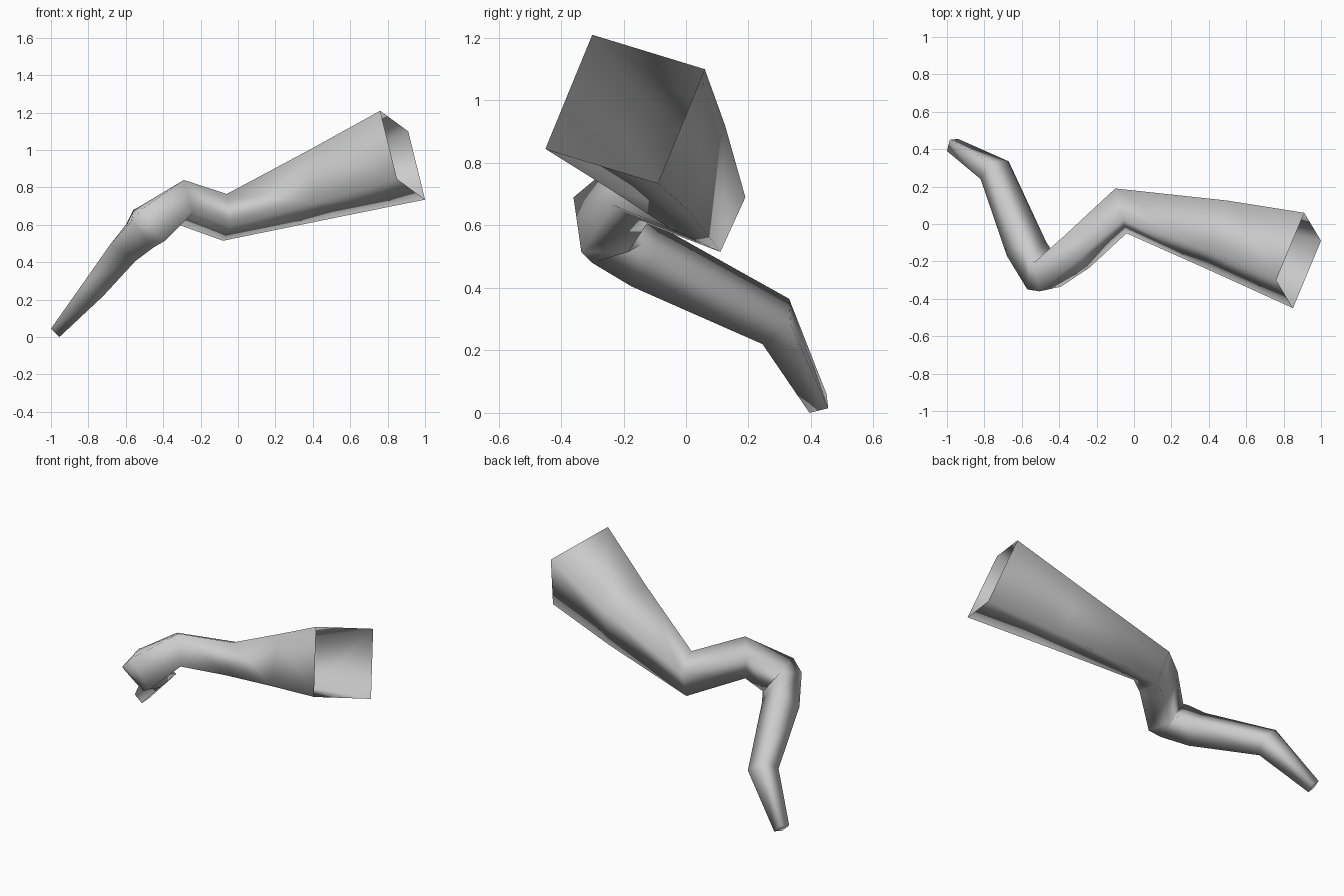
import bpy
import bmesh
from mathutils import Vector

default_cube = bpy.data.objects.get("Cube")
if default_cube:
    bpy.data.objects.remove(default_cube, do_unlink=True)


def make_material(name, colour):
    material = bpy.data.materials.new(name)
    material.use_nodes = True
    material.diffuse_color = colour
    for node in material.node_tree.nodes:
        if node.type == "BSDF_PRINCIPLED":
            node.inputs["Base Color"].default_value = colour
    return material


def four_sided_section(top, back, front):
    """Complete a four-sided cross-section from three of its corners."""
    top, back, front = Vector(top), Vector(back), Vector(front)
    bottom = back + front - top
    return [top, back, bottom, front]


def loft(name, sections, material):
    """Skin the sections into a tube, open at the start and closed at the end."""
    bm = bmesh.new()
    rings = [[bm.verts.new(corner) for corner in section] for section in sections]
    for ring, following in zip(rings, rings[1:]):
        count = len(ring)
        for i in range(count):
            j = (i + 1) % count
            bm.faces.new((ring[i], ring[j], following[j], following[i]))
    bm.faces.new(rings[-1])
    bmesh.ops.recalc_face_normals(bm, faces=bm.faces[:])
    for face in bm.faces:
        face.smooth = True
    mesh = bpy.data.meshes.new(name)
    bm.to_mesh(mesh)
    bm.free()
    mesh.materials.append(material)
    limb = bpy.data.objects.new(name, mesh)
    bpy.context.collection.objects.link(limb)
    return limb


# Cross-sections along the limb: top, back and front corners
open_end = four_sided_section((.76, -.3, 1.21), (.91, .06, 1.1), (.85, -.45, .845))
upper_limb = four_sided_section((.38, -.14, 1), (.5, .125, .92), (.41, -.25, .72))
first_joint = four_sided_section((-.06, .03, .765), (-.1, .19, .69), (-.04, -.05, .59))
second_joint = four_sided_section((-.29, -.18, .84), (-.38, -.07, .78), (-.24, -.235, .665))
knee_top = four_sided_section((-.505, -.36, .69), (-.54, -.21, .69), (-.39, -.335, .515))
knee_bottom = four_sided_section((-.57, -.35, .62), (-.56, -.19, .68), (-.45, -.3, .48))
shin = four_sided_section((-.68, -.17, .5), (-.6, -.09, .6), (-.55, -.175, .405))
ankle = four_sided_section((-.82, .24, .3), (-.77, .33, .365), (-.72, .245, .22))
tip = four_sided_section((-1, .39, .045), (-.985, .45, .06), (-.955, .395, 0))

# Bent, tapering limb
grey = make_material("plain_grey", (.6, .6, .6, 1))
loft("bent_limb",
     [open_end, upper_limb, first_joint, second_joint, knee_top,
      knee_bottom, shin, ankle, tip], grey)
